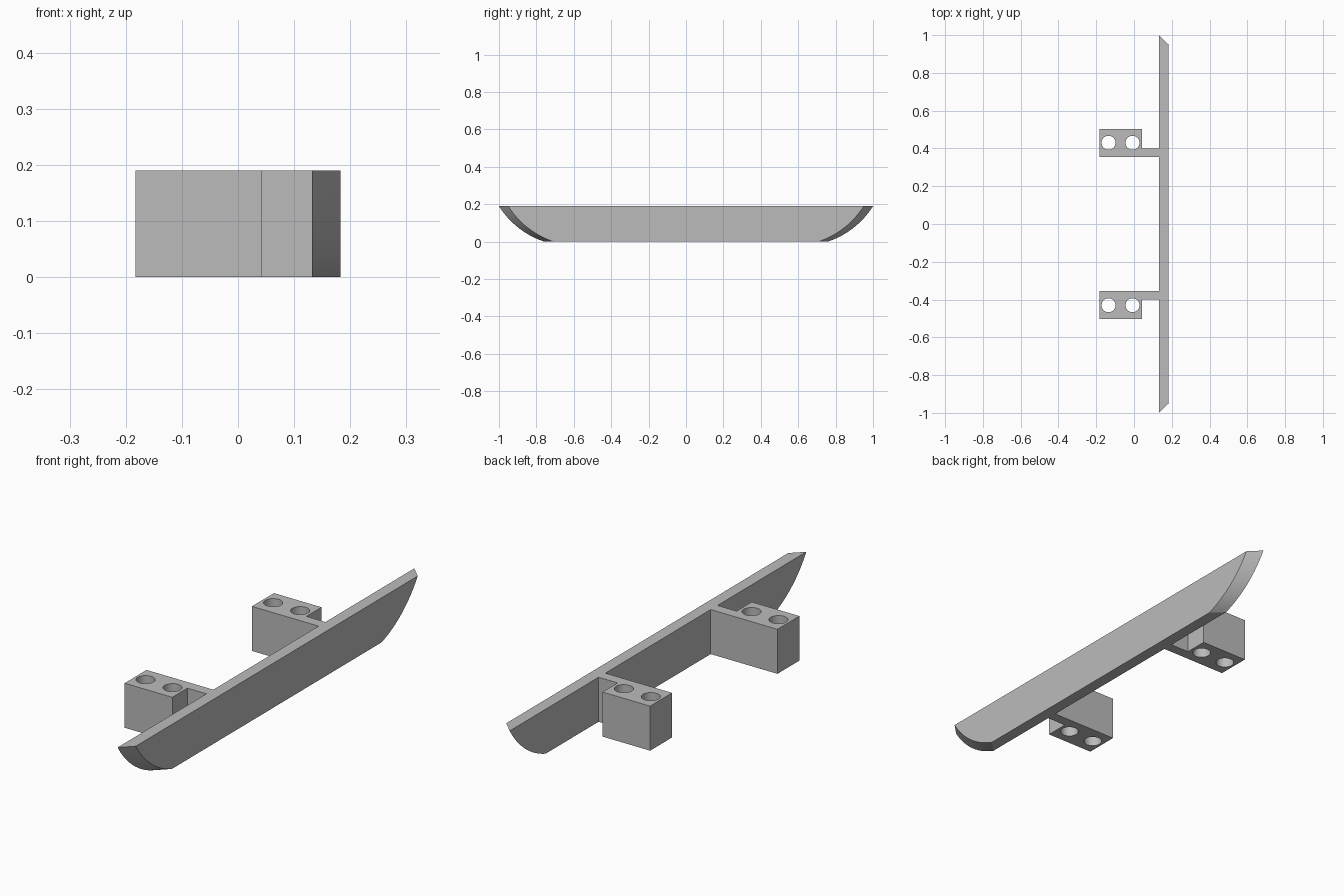
import bpy, bmesh, math

HEIGHT = 0.19
BLADE_IN, BLADE_OUT = 0.132, 0.183   # inner and outer faces of the blade
TOP_Y, BOTTOM_Y = 1.0, 0.757         # half lengths of the inner face
BEVEL = 0.05                         # how much shorter the outer face is
SAG = 0.027                          # bulge of the curved ends

if "Cube" in bpy.data.objects:
    bpy.data.objects.remove(bpy.data.objects["Cube"])

grey = bpy.data.materials.new("plain_grey")
grey.use_nodes = True
colour = (0.5, 0.5, 0.5, 1)
grey.diffuse_color = colour
grey.node_tree.nodes["Principled BSDF"].inputs["Base Color"].default_value = colour


def loft(name, lower, upper):
    """Solid between two matching outlines."""
    bm = bmesh.new()
    a = [bm.verts.new(p) for p in lower]
    b = [bm.verts.new(p) for p in upper]
    bm.faces.new(a)
    bm.faces.new(b)
    for i in range(len(a)):
        j = (i + 1) % len(a)
        bm.faces.new((a[i], a[j], b[j], b[i]))
    bmesh.ops.recalc_face_normals(bm, faces=bm.faces)
    mesh = bpy.data.meshes.new(name)
    bm.to_mesh(mesh)
    bm.free()
    mesh.materials.append(grey)
    obj = bpy.data.objects.new(name, mesh)
    bpy.context.collection.objects.link(obj)
    return obj


def finish(obj):
    """Apply modifiers and smooth only the shallow edges."""
    bpy.ops.object.select_all(action="DESELECT")
    obj.select_set(True)
    bpy.context.view_layer.objects.active = obj
    for mod in list(obj.modifiers):
        bpy.ops.object.modifier_apply(modifier=mod.name)
    bpy.ops.object.shade_smooth_by_angle(angle=math.radians(25))


def end_arc(steps=16):
    """Circular arc from the bottom corner up to the top corner."""
    dy, dz = TOP_Y - BOTTOM_Y, HEIGHT
    chord = math.hypot(dy, dz)
    radius = (chord * chord / 4 + SAG * SAG) / (2 * SAG)
    half = math.asin(chord / 2 / radius)
    points = []
    for i in range(steps + 1):
        t = half * (2 * i / steps - 1)
        along = chord / 2 + radius * math.sin(t)
        out = radius * (math.cos(t) - math.cos(half))
        points.append((BOTTOM_Y + (along * dy + out * dz) / chord,
                       (along * dz - out * dy) / chord))
    return points


# Long blade with curved, bevelled ends
def blade_outline(x, inset):
    arc = [(y - inset, z) for y, z in end_arc()]
    return [(x, y, z) for y, z in arc] + [(x, -y, z) for y, z in reversed(arc)]


finish(loft("blade", blade_outline(BLADE_IN, 0), blade_outline(BLADE_OUT, BEVEL)))

# Mounting blocks, each with a thin neck reaching the blade
LEFT, RIGHT, NEAR, FAR, NECK = -0.183, 0.042, 0.355, 0.503, 0.401
plan = [(LEFT, NEAR), (BLADE_IN, NEAR), (BLADE_IN, NECK),
        (RIGHT, NECK), (RIGHT, FAR), (LEFT, FAR)]


def prism(name, outline, bottom, top):
    return loft(name, [(x, y, bottom) for x, y in outline],
                [(x, y, top) for x, y in outline])


for side, name in ((1, "back_mount"), (-1, "front_mount")):
    mount = prism(name, [(x, y * side) for x, y in plan], 0, HEIGHT)
    cutters = []
    # Two round bolt holes straight through the block
    for hole_x in (-0.135, -0.008):
        ring = [(hole_x + 0.037 * math.cos(a), side * 0.43 + 0.037 * math.sin(a))
                for a in (math.tau * i / 40 for i in range(40))]
        cutter = prism("hole_cutter", ring, -0.1, HEIGHT + 0.1)
        cutter.hide_render = True
        cut = mount.modifiers.new("bolt_hole", "BOOLEAN")
        cut.operation = "DIFFERENCE"
        cut.solver = "EXACT"
        cut.object = cutter
        cutters.append(cutter)
    finish(mount)
    for cutter in cutters:
        bpy.data.objects.remove(cutter)
